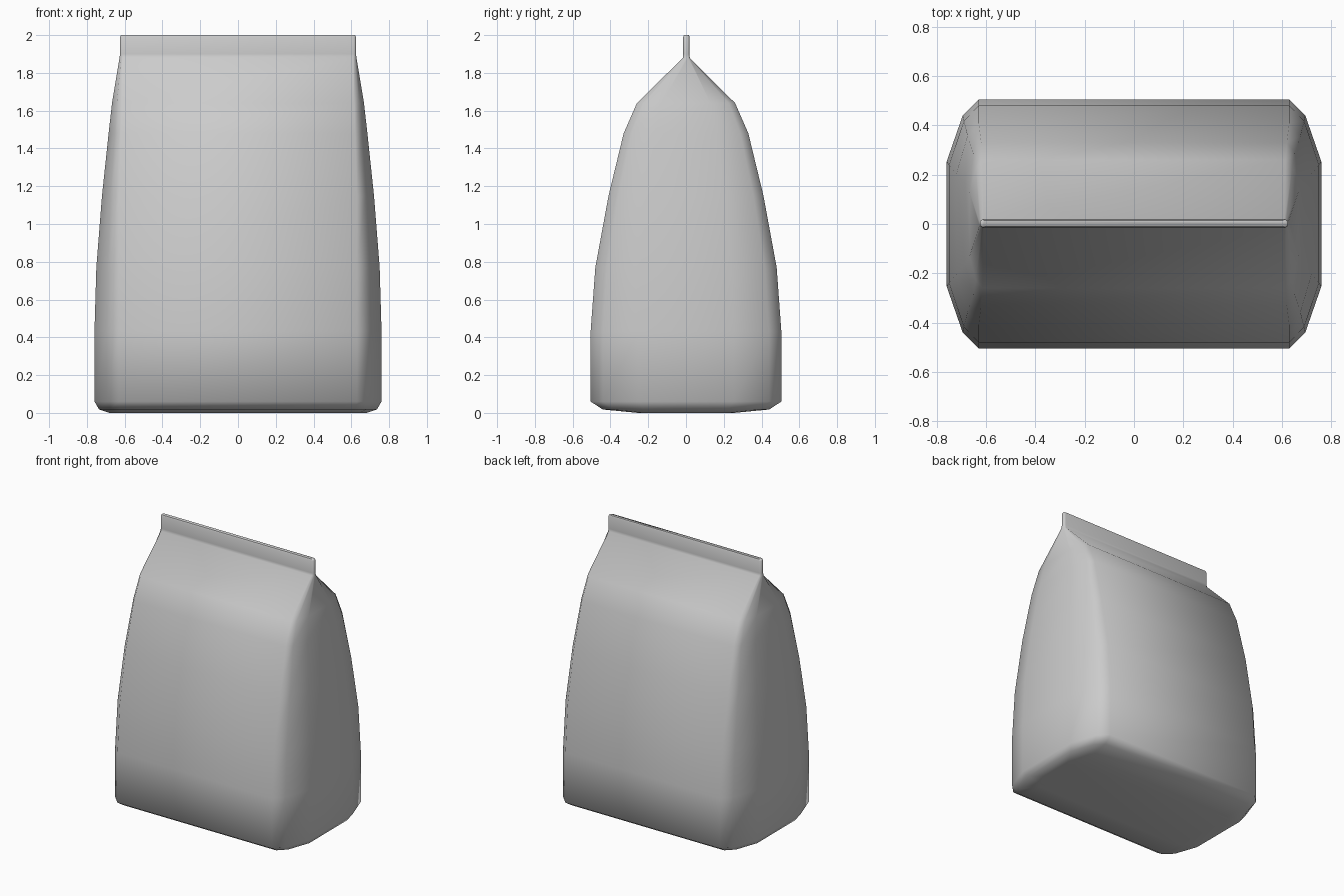
import bpy, bmesh

if "Cube" in bpy.data.objects:
    bpy.data.objects.remove(bpy.data.objects["Cube"])


def section(z, hx, hy, cx, cy=0.0):
    """Twelve-sided outline with bevelled corners; cx is the half width of the flat front panel."""
    quarter = [(hx, 0.5 * hy), ((hx + cx) / 2, 0.87 * hy), (cx, hy)]
    pts = quarter + [(-x, y) for x, y in reversed(quarter)]
    pts += [(-x, -y) for x, y in pts]
    return [(x, y + cy, z) for x, y in pts]


def loft(name, rings, angle):
    bm = bmesh.new()
    loops = [[bm.verts.new(p) for p in section(*r)] for r in rings]
    n = len(loops[0])
    for a, b in zip(loops, loops[1:]):
        for i in range(n):
            j = (i + 1) % n
            bm.faces.new((a[i], a[j], b[j], b[i]))
    bm.faces.new(list(reversed(loops[0])))
    bm.faces.new(loops[-1])
    bmesh.ops.recalc_face_normals(bm, faces=bm.faces)
    mesh = bpy.data.meshes.new(name)
    bm.to_mesh(mesh)
    bm.free()
    obj = bpy.data.objects.new(name, mesh)
    bpy.context.collection.objects.link(obj)
    bpy.ops.object.select_all(action='DESELECT')
    obj.select_set(True)
    bpy.context.view_layer.objects.active = obj
    bpy.ops.object.shade_smooth_by_angle(angle=angle)
    return obj


# Filled bag: rounded base, bulging sides, pinched shoulders, flat sealed strip
loft("sealed_bag", [
    # z, half width, half depth, panel half width, y offset
    (0.00, 0.68, 0.255, 0.60),
    (0.018, 0.735, 0.44, 0.62),
    (0.06, 0.76, 0.505, 0.63),
    (0.43, 0.76, 0.505, 0.63),
    (0.77, 0.75, 0.48, 0.63),
    (1.15, 0.72, 0.41, 0.63),
    (1.48, 0.685, 0.33, 0.62),
    (1.64, 0.667, 0.26, 0.615),
    (1.88, 0.627, 0.018, 0.61, 0.002),
    (1.90, 0.625, 0.017, 0.61, 0.002),
    (1.99, 0.625, 0.017, 0.61, 0.002),
    (2.00, 0.62, 0.013, 0.605, 0.002),
], 1.1)
